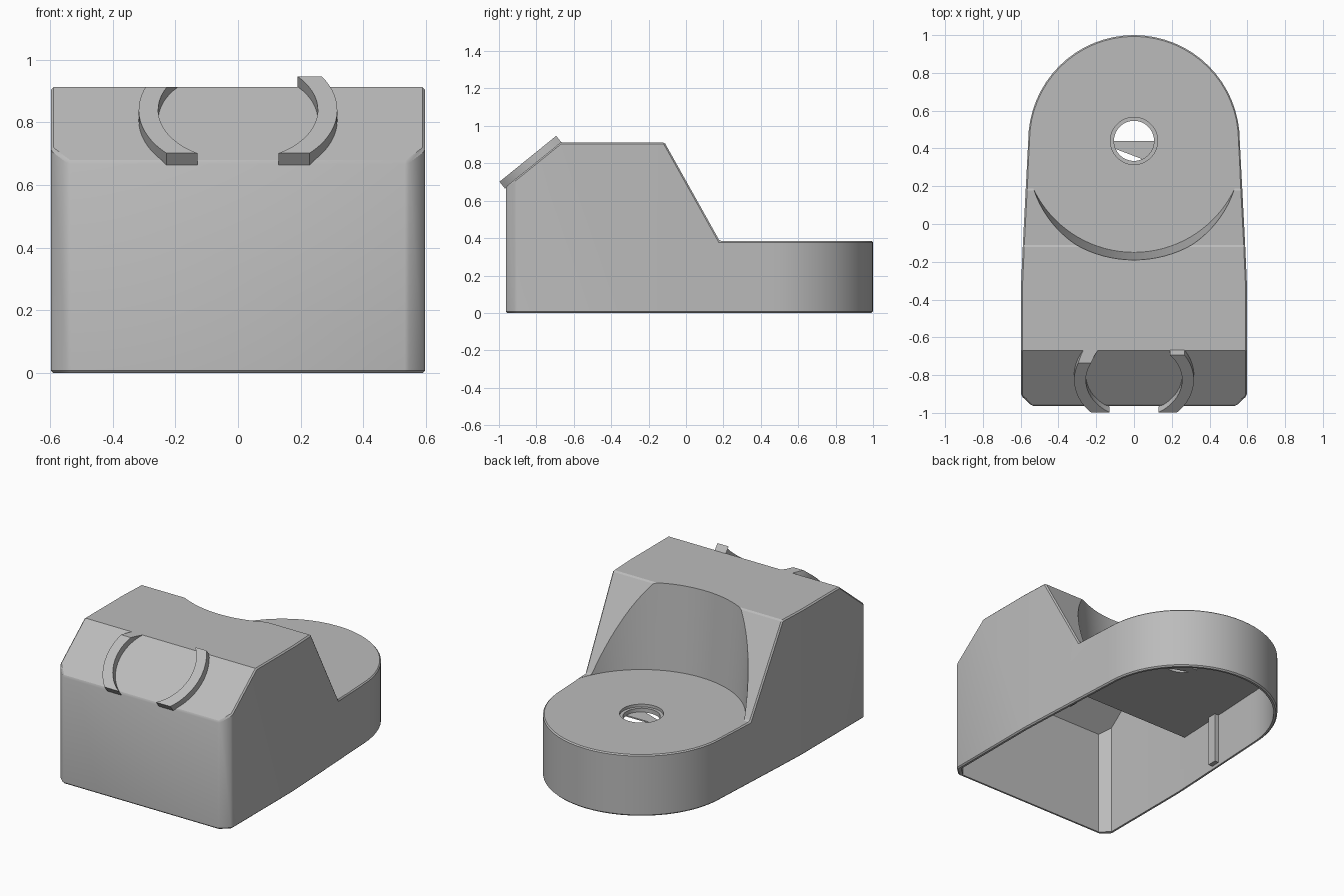
import bpy, bmesh, math
from mathutils import Matrix, Vector

cube = bpy.data.objects.get("Cube")
if cube:
    bpy.data.objects.remove(cube)

GREY = (0.5, 0.5, 0.5, 1)
mat = bpy.data.materials.new("plain grey")
mat.use_nodes = True
mat.diffuse_color = GREY
mat.node_tree.nodes["Principled BSDF"].inputs["Base Color"].default_value = GREY


def add_object(name, bm):
    bmesh.ops.recalc_face_normals(bm, faces=bm.faces)
    mesh = bpy.data.meshes.new(name)
    bm.to_mesh(mesh)
    bm.free()
    mesh.materials.append(mat)
    obj = bpy.data.objects.new(name, mesh)
    bpy.context.collection.objects.link(obj)
    return obj


def prism(name, points, low, high, matrix=Matrix()):
    """Extrude a 2D outline along its local z, then place it."""
    bm = bmesh.new()
    face = bm.faces.new([bm.verts.new((u, v, low)) for u, v in points])
    top = bmesh.ops.extrude_face_region(bm, geom=[face])["geom"]
    moved = [v for v in top if isinstance(v, bmesh.types.BMVert)]
    bmesh.ops.translate(bm, verts=moved, vec=(0, 0, high - low))
    bmesh.ops.transform(bm, matrix=matrix, verts=bm.verts)
    return add_object(name, bm)


def cone(name, r_low, r_high, low, high, y, segments=64):
    bm = bmesh.new()
    bmesh.ops.create_cone(bm, cap_ends=True, segments=segments, radius1=r_low,
                          radius2=r_high, depth=high - low,
                          matrix=Matrix.Translation((0, y, (low + high) / 2)))
    return add_object(name, bm)


def box(name, low, high):
    return prism(name, [(low[0], low[1]), (high[0], low[1]),
                        (high[0], high[1]), (low[0], high[1])], low[2], high[2])


def apply(obj, mod):
    with bpy.context.temp_override(object=obj, active_object=obj, selected_objects=[obj]):
        bpy.ops.object.modifier_apply(modifier=mod.name)


def boolean(obj, cutter, operation="DIFFERENCE"):
    cutter.hide_render = True
    mod = obj.modifiers.new("cut", "BOOLEAN")
    mod.operation, mod.object, mod.solver = operation, cutter, "EXACT"
    apply(obj, mod)
    bpy.data.objects.remove(cutter)


def smooth(obj):
    bpy.ops.object.select_all(action="DESELECT")
    obj.select_set(True)
    bpy.context.view_layer.objects.active = obj
    bpy.ops.object.shade_smooth_by_angle(angle=math.radians(25))


# Side profiles are (y, z), extruded along x
SIDE = Matrix(((0, 0, 1, 0), (1, 0, 0, 0), (0, 1, 0, 0), (0, 0, 0, 1)))
HUB, R, DECK = 0.44, 0.56, 0.385

# Plan outline: chamfered front corners, tapering sides, round back
side = [(0.54, -0.963), (0.597, -0.91), (0.597, -0.3), (0.588, -0.1)]
arc = [(R * math.cos(math.pi * i / 32), HUB + R * math.sin(math.pi * i / 32)) for i in range(33)]
plan = side + arc + [(-x, y) for x, y in reversed(side)]

# Body shell
body = prism("body_shell", plan, 0, 1.2)
profile = [(-1.2, -0.1), (-1.2, 0.483), (-0.67, 0.912), (-0.115, 0.912),
           (0.18, DECK), (1.2, DECK), (1.2, -0.1)]
profile = [(y, max(z, 0)) for y, z in profile]
boolean(body, prism("profile_cutter", profile, -1, 1, SIDE), "INTERSECT")
bevel = body.modifiers.new("soft edges", "BEVEL")
bevel.width, bevel.segments = 0.008, 1
bevel.limit_method, bevel.angle_limit = "ANGLE", math.radians(40)
apply(body, bevel)

# Curved scoop behind the shoulder
boolean(body, cone("scoop_cutter", 0.59, 0.634, DECK - 0.001, 0.96, HUB, 96))

# Hollow inside, open underneath
inner = prism("cavity_cutter", [(x * 0.965, y * 0.98) for x, y in plan], -0.1, 1)
hollow = [(-1.2, -0.2), (-1.2, 0.455), (-0.665, 0.888), (-0.22, 0.888),
          (-0.22, 0.34), (1.2, 0.34), (1.2, -0.2)]
boolean(inner, prism("hollow_profile", hollow, -1, 1, SIDE), "INTERSECT")
boolean(body, inner)

# Stepped hole in the deck
boolean(body, cone("recess_cutter", 0.125, 0.125, DECK - 0.018, 0.5, HUB))
boolean(body, cone("hole_cutter", 0.106, 0.106, 0.2, 0.5, HUB))
smooth(body)

# Thin web half covering the hole
web = [(-0.115, 0.44), (-0.105, 0.4), (0.04, 0.345), (0.04, 0.33), (0.115, 0.33), (0.115, 0.44)]
prism("hole_web", web, 0.336, 0.344)

# Ribs on the inner side walls
for name, s in (("left_rib", 1), ("right_rib", -1)):
    xs = sorted((s * 0.53, s * 0.575))
    box(name, (xs[0], 0.05, 0.02), (xs[1], 0.11, 0.35))

# Curved clips standing on the sloped front face
along = Vector((0, 0.777, 0.629))
normal = Vector((0, -0.629, 0.777))
origin = Vector((0, -0.963, 0.675)) + along * 0.21
SLOPE = Matrix.Translation(origin) @ Matrix(
    ((1, 0, 0), (0, along.y, normal.y), (0, along.z, normal.z))).to_4x4()


def clip_edge(radius, s):
    """Arc of one clip between its flat lower and upper ends."""
    a, b = math.asin(-0.22 / radius), math.asin(0.17 / radius)
    steps = [a + (b - a) * i / 16 for i in range(17)]
    return [(s * radius * math.cos(t), radius * math.sin(t)) for t in steps]


for name, s in (("left_clip", 1), ("right_clip", -1)):
    ring = clip_edge(0.317, s) + clip_edge(0.255, s)[::-1]
    clip = prism(name, ring, -0.006, 0.042, SLOPE)
    if s < 0:  # this clip is trimmed level with the roof
        boolean(clip, box("trim_cutter", (-1, -1.2, 0.912), (0, 0, 1.2)))
    smooth(clip)
